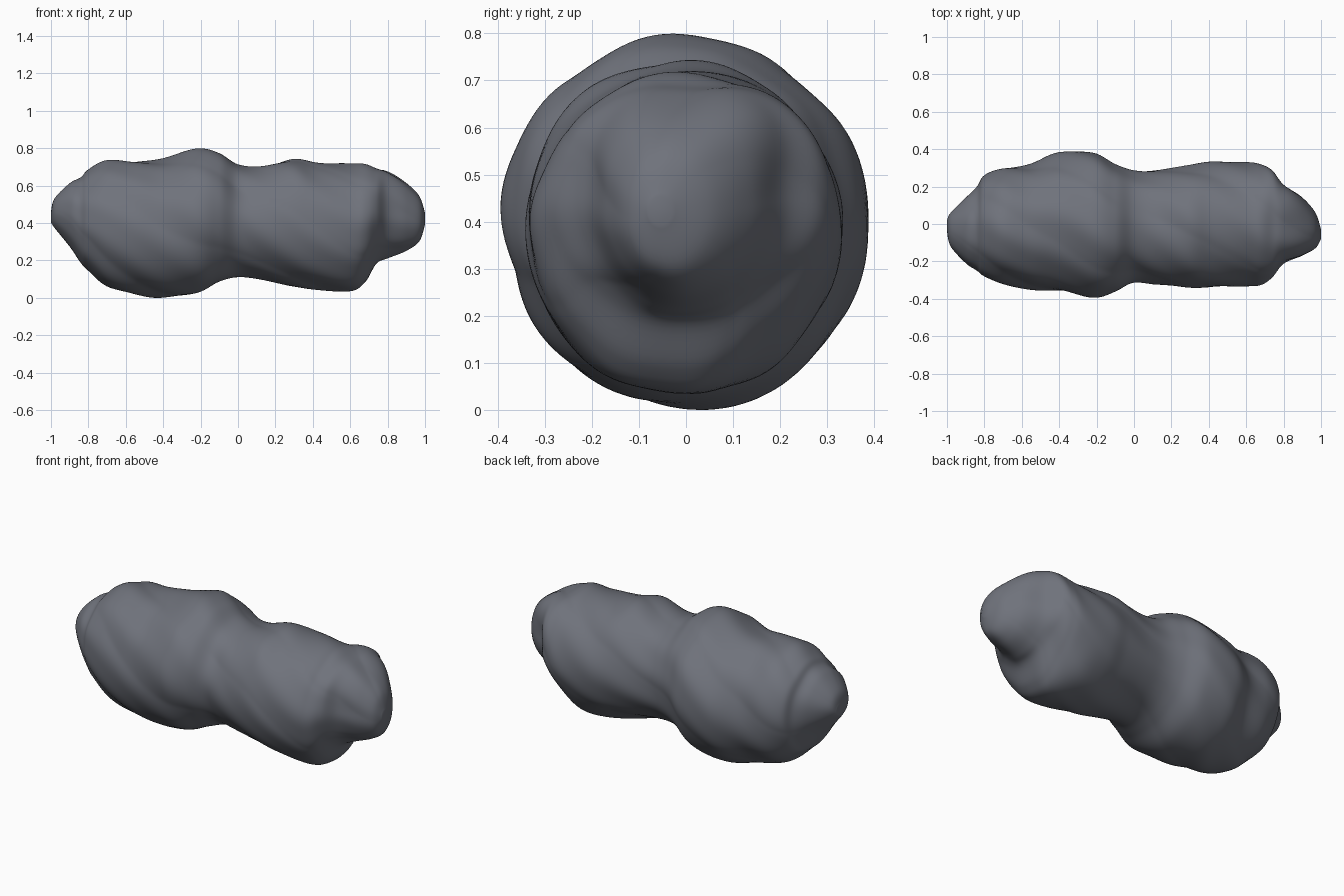
import bpy
import bmesh
from math import sin, cos, exp, pi, radians
from mathutils import Vector

cube = bpy.data.objects.get("Cube")
if cube:
    bpy.data.objects.remove(cube, do_unlink=True)

# Stone colour
stone = bpy.data.materials.new("slate grey")
stone.use_nodes = True
colour = (0.16, 0.17, 0.2, 1)
stone.diffuse_color = colour
stone.node_tree.nodes["Principled BSDF"].inputs["Base Color"].default_value = colour

# Outline stations in hundredths: x, top, bottom, back, front
STATIONS = [Vector(s) / 100 for s in (
    (-100, 46, 40, 2, -4), (-98, 53, 37, 6, -12), (-90, 61, 27, 14, -21),
    (-84, 64, 18, 20, -25), (-80, 68, 14, 26, -28), (-70, 73, 6, 30, -32),
    (-55, 73, 2, 32, -35), (-40, 74, 0, 38, -36), (-22, 79, 2, 38, -39),
    (-10, 77, 8, 32, -36), (0, 71, 11, 29, -31), (12, 70, 10, 29, -32),
    (29, 74, 6, 31, -34), (42, 72, 4, 33, -34), (60, 71, 3, 33, -33),
    (68, 71, 8, 32, -32), (74, 69, 18, 29, -28), (80, 67, 21, 21, -21),
    (90, 61, 25, 14, -17), (97, 54, 30, 6, -13), (100, 45, 39, -3, -8))]
STEPS, SEGMENTS = 7, 128


def station_at(u):
    """Smooth curve through the outline stations."""
    i = min(int(u), len(STATIONS) - 2)
    t = u - i
    a, b, c, d = (STATIONS[max(0, min(len(STATIONS) - 1, k))] for k in range(i - 1, i + 3))
    return b + (c - a) * (t / 2) + (a * 2 - b * 5 + c * 4 - d) * (t * t / 2) \
        + (b * 3 - a - c * 3 + d) * (t ** 3 / 2)


def ridge(x, angle):
    """Folds that wind around the long axis."""
    turn = angle - 2.1 * x
    broad = abs(sin(2.5 * turn + 0.6 * sin(3 * x))) - 0.64
    fine = sin(9 * turn + 1.5 * sin(4 * x + angle))
    return 0.03 * broad + 0.008 * fine


def bump(x, centre, width):
    return exp(-((x - centre) / width) ** 2)


def end_lobe(x, angle):
    """Full upper shoulder on the left end, undercut below it at the back."""
    diagonal = sin(2 * angle) ** 2
    if sin(angle) > 0:
        return (0.2 if cos(angle) > 0 else 0.1) * diagonal * bump(x, 0.84, 0.11)
    return -0.14 * diagonal * bump(x, 0.68, 0.11) if cos(angle) > 0 else 0


def ring(bm, u):
    x, top, bottom, back, front = station_at(u)
    cy, cz = (back + front) / 2, (top + bottom) / 2
    ry, rz = (back - front) / 2, (top - bottom) / 2
    fade = min(1, ry / 0.25)
    verts = []
    for k in range(SEGMENTS):
        angle = 2 * pi * k / SEGMENTS
        r = 1 + fade * ridge(x, angle) + end_lobe(x, angle)
        verts.append(bm.verts.new((x, cy + r * ry * cos(angle), cz + r * rz * sin(angle))))
    return verts


# Twisted rock body, lofted along its length and closed at both tips
bm = bmesh.new()
count = (len(STATIONS) - 1) * STEPS
rings = [ring(bm, i / STEPS) for i in range(count + 1)]
for a, b in zip(rings, rings[1:]):
    for k in range(SEGMENTS):
        n = (k + 1) % SEGMENTS
        bm.faces.new((a[k], a[n], b[n], b[k]))
bm.faces.new(rings[0])
bm.faces.new(rings[-1])
bmesh.ops.recalc_face_normals(bm, faces=bm.faces)

# Rest the rock on the ground
low = min(v.co.z for v in bm.verts)
bmesh.ops.translate(bm, verts=bm.verts, vec=(0, 0, -low))
mesh = bpy.data.meshes.new("twisted_rock")
bm.to_mesh(mesh)
bm.free()
mesh.materials.append(stone)
rock = bpy.data.objects.new("twisted_rock", mesh)
bpy.context.collection.objects.link(rock)
bpy.context.view_layer.objects.active = rock
rock.select_set(True)
bpy.ops.object.shade_smooth_by_angle(angle=radians(60))
